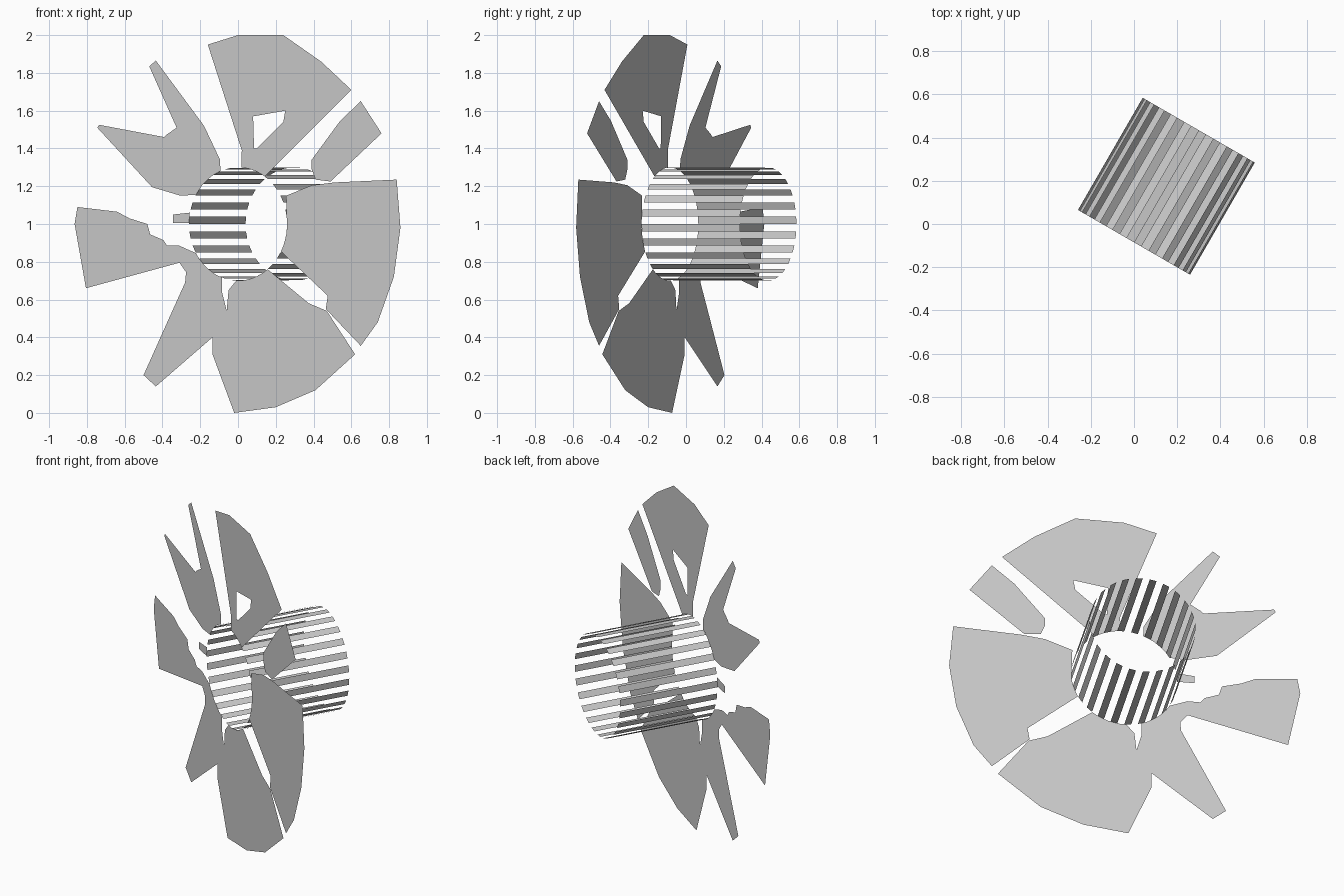
import bpy
import bmesh
from math import sin, cos, radians
from mathutils import Matrix

cube = bpy.data.objects.get("Cube")
if cube:
    bpy.data.objects.remove(cube, do_unlink=True)

RADIUS, LENGTH, SLATS = 0.3, 0.6, 24
TURN = radians(-30)
PLACE = Matrix.Translation((0, -0.085, 1)) @ Matrix.Rotation(TURN, 4, "Z")

grey = bpy.data.materials.new("light_grey")
grey.use_nodes = True
colour = (0.6, 0.6, 0.6, 1)
grey.diffuse_color = colour
grey.node_tree.nodes["Principled BSDF"].inputs["Base Color"].default_value = colour


def finish(bm, name):
    """Turn a bmesh into a flat shaded grey object, standing in place."""
    bm.transform(PLACE)
    mesh = bpy.data.meshes.new(name)
    bm.to_mesh(mesh)
    bm.free()
    mesh.materials.append(grey)
    obj = bpy.data.objects.new(name, mesh)
    bpy.context.collection.objects.link(obj)
    return obj


def rim(start, end, steps=6):
    """Points along the barrel mouth, as (x, z) seen from the front."""
    angles = [radians(start + (end - start) * i / steps) for i in range(steps + 1)]
    return [(RADIUS * cos(a) * cos(TURN), 1 + RADIUS * sin(a)) for a in angles]


def plate(name, *loops):
    """Flat sheet in the plane of the barrel mouth: an outline and any holes."""
    bm = bmesh.new()
    for loop in loops:
        verts = [bm.verts.new((x / cos(TURN), 0, z - 1)) for x, z in loop]
        for a, b in zip(verts, verts[1:] + verts[:1]):
            bm.edges.new((a, b))
    bmesh.ops.triangle_fill(bm, use_beauty=True, edges=bm.edges[:], normal=(0, -1, 0))
    finish(bm, name)


# Open barrel made of every second face of a many-sided tube
bm = bmesh.new()
step = radians(360 / SLATS)
for i in range(SLATS):
    corners = []
    for angle, depth in ((i - 0.5, 0), (i, 0), (i, LENGTH), (i - 0.5, LENGTH)):
        a = angle * step
        corners.append(bm.verts.new((RADIUS * cos(a), depth, RADIUS * sin(a))))
    bm.faces.new(corners)
finish(bm, "slatted_barrel")

# Top shard with its cut-out
plate("top_shard",
      [(-0.16, 1.95), (0, 2), (0.24, 2), (0.44, 1.86), (0.6, 1.71)]
      + rim(57, 86) + [(0.02, 1.39)],
      [(0.08, 1.57), (0.25, 1.6), (0.24, 1.54), (0.1, 1.4), (0.085, 1.4)])

# Loose shard on the upper left
plate("upper_left_shard",
      [(0.65, 1.65), (0.76, 1.48), (0.49, 1.225), (0.41, 1.235),
       (0.39, 1.29), (0.39, 1.34), (0.54, 1.545)])

# Broad side shard
plate("left_shard",
      [(0.84, 1.235), (0.86, 0.98), (0.825, 0.72), (0.74, 0.48), (0.65, 0.355),
       (0.465, 0.55), (0.475, 0.62)]
      + rim(-29, 8)
      + [(0.255, 1.15), (0.39, 1.205), (0.51, 1.22)])

# Lower shard, joined round the mouth to the two arms on the right
plate("lower_shard",
      [(-0.02, 0), (0.2, 0.03), (0.41, 0.12), (0.62, 0.31), (0.47, 0.54), (0.375, 0.58)]
      + rim(-53, -92)
      + [(-0.05, 0.65), (-0.06, 0.54), (-0.085, 0.64)]
      + rim(-109, -149)
      + [(-0.31, 0.885), (-0.375, 0.885), (-0.395, 0.915), (-0.465, 0.945),
         (-0.48, 1), (-0.575, 1.03), (-0.64, 1.065), (-0.85, 1.09), (-0.865, 1),
         (-0.805, 0.66), (-0.31, 0.795), (-0.275, 0.745), (-0.28, 0.69),
         (-0.35, 0.535), (-0.5, 0.2), (-0.435, 0.14), (-0.135, 0.4), (-0.135, 0.31)])

# Forked shard on the upper right
plate("upper_right_shard",
      [(-0.47, 1.835), (-0.435, 1.865), (-0.18, 1.52), (-0.095, 1.34)]
      + rim(111, 149)
      + [(-0.305, 1.15), (-0.455, 1.195), (-0.745, 1.51), (-0.735, 1.525),
         (-0.39, 1.46), (-0.375, 1.475), (-0.325, 1.51)])

# Small stub beside the mouth
plate("right_stub",
      [(-0.345, 1.05), (-0.255, 1.06), (-0.26, 1.005), (-0.345, 1.005)])
